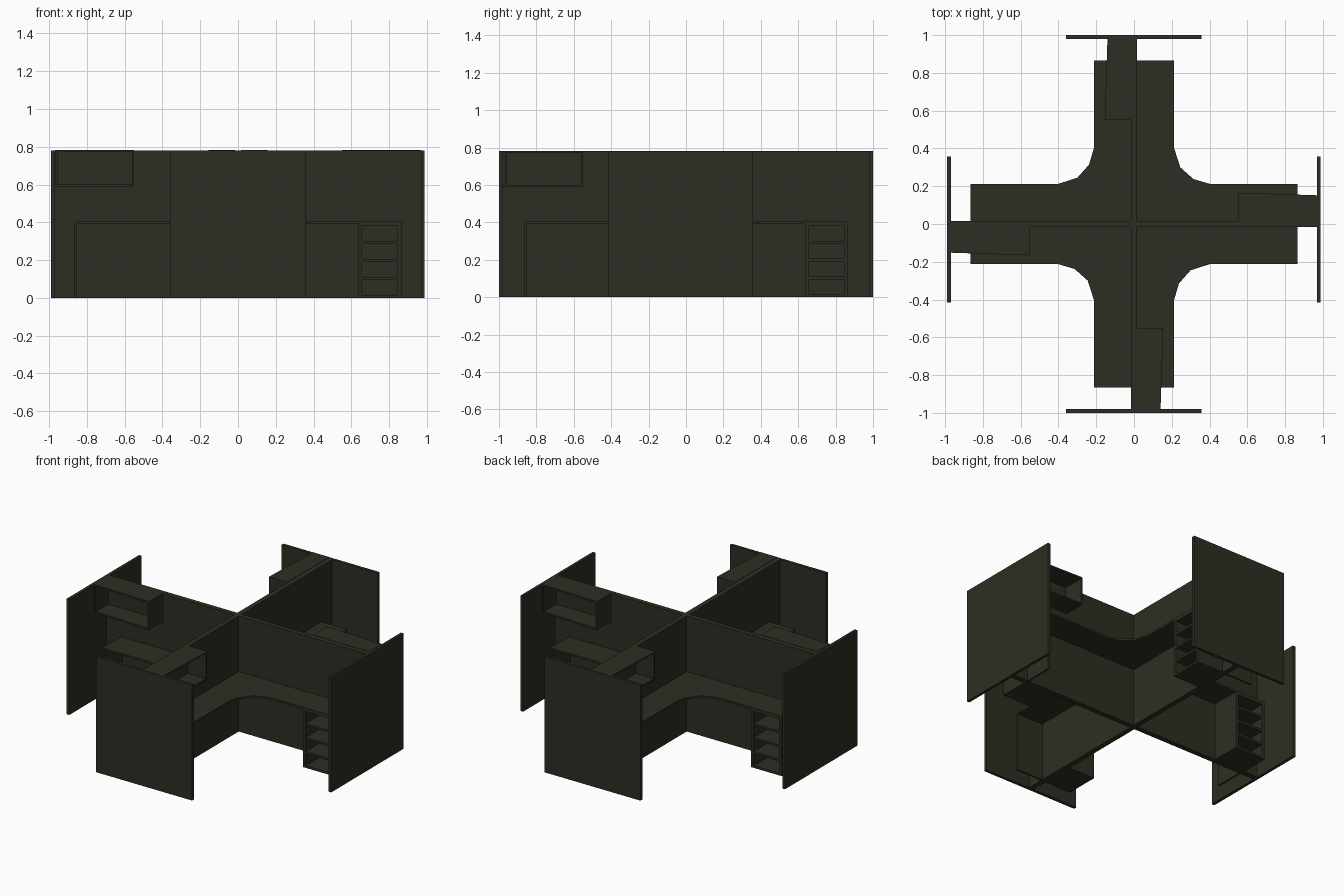
import bpy, bmesh, math
from mathutils import Matrix

if "Cube" in bpy.data.objects:
    bpy.data.objects.remove(bpy.data.objects["Cube"])

mat = bpy.data.materials.new("dark_olive")
mat.diffuse_color = (0.027, 0.027, 0.017, 1)
mat.use_nodes = True
mat.node_tree.nodes["Principled BSDF"].inputs["Base Color"].default_value = mat.diffuse_color


def prism(bm, pts, z0, z1):
    """Extrude an outline in plan from z0 to z1."""
    face = bm.faces.new([bm.verts.new((x, y, z0)) for x, y in pts])
    up = bmesh.ops.extrude_face_region(bm, geom=[face])["geom"]
    for v in up:
        if isinstance(v, bmesh.types.BMVert):
            v.co.z = z1


def box(bm, x0, x1, y0, y1, z0, z1):
    prism(bm, [(x0, y0), (x1, y0), (x1, y1), (x0, y1)], z0, z1)


def finish(name, bm, turn=0):
    bmesh.ops.rotate(bm, verts=bm.verts, matrix=Matrix.Rotation(turn * math.pi / 2, 3, 'Z'))
    bmesh.ops.recalc_face_normals(bm, faces=bm.faces)
    me = bpy.data.meshes.new(name)
    bm.to_mesh(me)
    bm.free()
    me.materials.append(mat)
    bpy.context.collection.objects.link(bpy.data.objects.new(name, me))


# Crossing partition walls and the four end screens
W = 0.017
H = 0.78
for name, dims in {
    "partition_wall_x": (-0.97, 0.97, -W, W),
    "partition_wall_y": (-W, W, -0.98, 0.98),
    "end_screen_left": (-0.99, -0.97, -0.415, 0.357),
    "end_screen_right": (0.968, 0.987, -0.415, 0.357),
    "end_screen_front": (-0.36, 0.357, -1.0, -0.98),
    "end_screen_back": (-0.36, 0.357, 0.98, 1.0),
}.items():
    bm = bmesh.new()
    box(bm, *dims, 0, H)
    finish(name, bm)

# One workstation, turned into each of the four corners
L, D, T = 0.865, 0.213, 0.012
for k in range(4):
    # L-shaped desktop with a curved inner corner
    bm = bmesh.new()
    prism(bm, [(W, W), (L, W), (L, D), (0.40, D), (0.315, 0.238), (0.245, 0.30),
               (D, 0.40), (D, L), (W, L)], 0.393, 0.405)
    finish(f"desktop_{k}", bm, k)

    # Panel leg at the free end of the desk
    bm = bmesh.new()
    box(bm, L - T, L, W, D, 0, 0.393)
    finish(f"desk_leg_panel_{k}", bm, k)

    # Pedestal with four open compartments
    bm = bmesh.new()
    y0, y1, s = 0.635, L, 0.02
    box(bm, W, D, y0, y0 + s, 0, 0.393)
    box(bm, W, D, y1 - s, y1, 0, 0.393)
    box(bm, W, W + 0.015, y0 + s, y1 - s, 0, 0.393)
    for i in range(5):
        z = i * 0.0952
        box(bm, W + 0.015, D, y0 + s, y1 - s, z, min(z + 0.015, 0.393))
    finish(f"drawer_pedestal_{k}", bm, k)

    # Open overhead shelf, slightly tapered toward the screen
    bm = bmesh.new()
    a, b = 0.55, (0.968 if k % 2 == 0 else 0.998)
    da, db = (0.166, 0.152) if k % 2 == 0 else (0.155, 0.14)
    plan = [(a, W), (b, W), (b, db), (a, da)]
    prism(bm, plan, 0.59, 0.60)
    prism(bm, plan, 0.772, 0.782)
    box(bm, a, a + 0.01, W, da - 0.001, 0.60, 0.772)
    box(bm, 0.957, 0.967, W, db, 0.60, 0.772)
    finish(f"overhead_shelf_{k}", bm, k)
